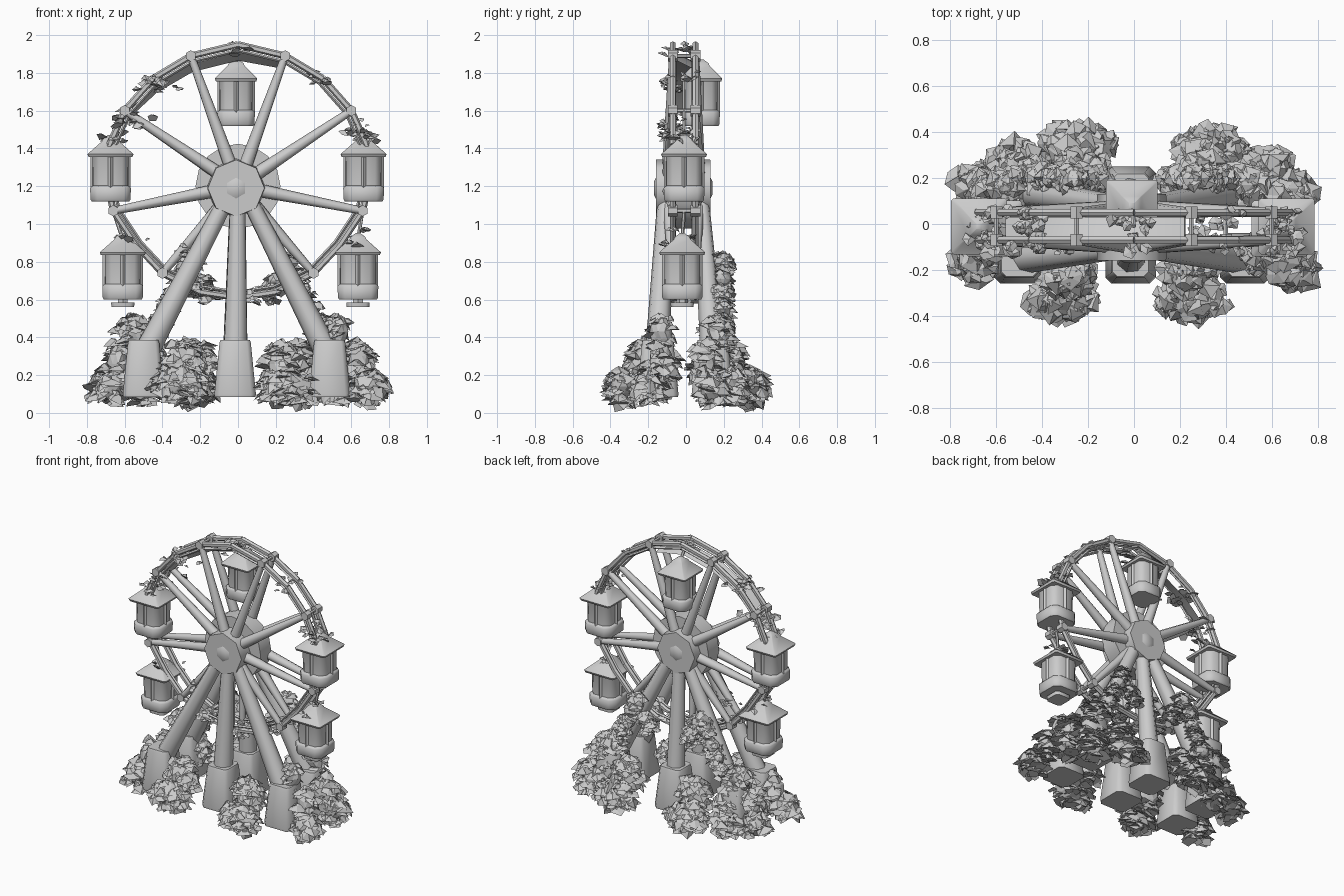
import bpy, bmesh, math, random
from mathutils import Vector, Matrix

if "Cube" in bpy.data.objects:
    bpy.data.objects.remove(bpy.data.objects["Cube"])
random.seed(4)


def finish(name, bm, smooth=True):
    bmesh.ops.recalc_face_normals(bm, faces=bm.faces)
    me = bpy.data.meshes.new(name)
    bm.to_mesh(me)
    bm.free()
    ob = bpy.data.objects.new(name, me)
    bpy.context.collection.objects.link(ob)
    if smooth:
        bpy.ops.object.select_all(action='DESELECT')
        ob.select_set(True)
        bpy.context.view_layer.objects.active = ob
        bpy.ops.object.shade_smooth_by_angle(angle=math.radians(50))
    return ob


def strut(bm, a, b, r1, r2, sides=6):
    """Tapered bar from a to b."""
    a, b = Vector(a), Vector(b)
    d = b - a
    m = Matrix.Translation((a + b) / 2) @ d.to_track_quat('Z', 'Y').to_matrix().to_4x4()
    bmesh.ops.create_cone(bm, cap_ends=True, segments=sides, radius1=r1, radius2=r2,
                          depth=d.length, matrix=m)


def loft(bm, loc, profile, chamfer=0.3):
    """Stack of chamfered square sections (z, half width)."""
    rings = []
    for z, h in profile:
        c = h * (1 - chamfer)
        pts = [(h, -c), (h, c), (c, h), (-c, h), (-h, c), (-h, -c), (-c, -h), (c, -h)]
        rings.append([bm.verts.new((loc[0] + x, loc[1] + y, loc[2] + z)) for x, y in pts])
    for lo, hi in zip(rings, rings[1:]):
        for i in range(8):
            j = (i + 1) % 8
            bm.faces.new((lo[i], lo[j], hi[j], hi[i]))
    bm.faces.new(rings[0])
    bm.faces.new(rings[-1])


def leaf(bm, p, out, r):
    """Shallow faceted leaf, drooping outwards."""
    n = (Vector((0, 0, 1)) + out * random.uniform(0.0, 0.7)
         + Vector([random.uniform(-.3, .3) for _ in range(3)])).normalized()
    m = Matrix.Translation(p) @ n.to_track_quat('Z', 'Y').to_matrix().to_4x4() \
        @ Matrix.Rotation(random.uniform(0, 6), 4, 'Z')
    new = bmesh.ops.create_cone(bm, cap_ends=True, segments=random.choice((4, 5, 6)), radius1=r,
                                radius2=r * 0.15, depth=r * 0.5, matrix=m)
    for v in new['verts']:
        v.co += Vector([random.uniform(-.25, .25) * r for _ in range(3)])


def bush(bm, c, rad, count, size):
    c = Vector(c)
    m = Matrix.Translation(c) @ Matrix.Diagonal((*[r * 0.82 for r in rad], 1))
    core = bmesh.ops.create_icosphere(bm, subdivisions=2, radius=1, matrix=m)
    for v in core['verts']:
        v.co = c + (v.co - c) * random.uniform(0.8, 1.1)
    for _ in range(count):
        d = Vector([random.gauss(0, 1) for _ in range(3)]).normalized()
        p = c + Vector([d[i] * rad[i] * random.uniform(.75, 1.0) for i in range(3)])
        p.z = max(p.z, 0.06)
        leaf(bm, p, d, size * random.uniform(0.6, 1.15))


# Wheel rims, spokes and cross bars
HUB = Vector((0, 0, 1.2))
arc = [(0.0, 1.95), (0.25, 1.89), (0.45, 1.77), (0.6, 1.6), (0.68, 1.42), (0.70, 1.25),
       (0.66, 1.07), (0.54, 0.89), (0.40, 0.74), (0.2, 0.64), (0.0, 0.61)]
path = arc + [(-x, z) for x, z in arc[-2:0:-1]]
nodes = [arc[10]] + [(s * arc[i][0], arc[i][1]) for i in (1, 3, 6, 8) for s in (-1, 1)]
rim, spokes, bars = bmesh.new(), bmesh.new(), bmesh.new()
for y in (-0.07, 0.05):
    for i, (x, z) in enumerate(path):
        x2, z2 = path[(i + 1) % len(path)]
        strut(rim, (x, y, z), (x2, y, z2), 0.018, 0.018)
        k = 0.955
        strut(rim, (x * k, y, 1.25 + (z - 1.25) * k), (x2 * k, y, 1.25 + (z2 - 1.25) * k), .009, .009, 4)
    for x, z in nodes:
        d = (Vector((x, 0, z)) - HUB).normalized()
        strut(spokes, HUB + d * 0.1 + Vector((0, y * 1.3, 0)), (x, y, z), 0.036, 0.02, 8)
        strut(spokes, (x, y - 0.026, z), (x, y + 0.026, z), 0.03, 0.03)
for x, z in nodes:
    strut(bars, (x, -0.07, z), (x, 0.05, z), 0.011, 0.011)
finish("wheel_rims", rim)
finish("wheel_spokes", spokes)
finish("rim_cross_bars", bars)

# Hub: wide drum inside, octagonal cap and axle end on both faces
hub = bmesh.new()
strut(hub, (0, -0.06, 1.2), (0, 0.06, 1.2), 0.225, 0.225, 16)
for s, y0, y1 in ((-1, -0.05, -0.16), (1, 0.04, 0.13)):
    strut(hub, (-0.01, y0, 1.19), (-0.01, y1, 1.19), 0.157, 0.15, 8)
    strut(hub, (-0.01, y1, 1.19), (-0.01, y1 + s * 0.01, 1.19), 0.055, 0.035, 6)
finish("hub", hub)

# Canopy ribbon between the upper rims
ribbon = bmesh.new()
line = [(-0.56, 1.62), (-0.43, 1.74), (-0.24, 1.85), (0.0, 1.91), (0.22, 1.87)]
rows = [[ribbon.verts.new((x, y, z - dz)) for y, dz in ((-0.06, 0), (0.03, 0.045))] for x, z in line]
for a, b in zip(rows, rows[1:]):
    ribbon.faces.new((a[0], b[0], b[1], a[1]))
finish("rim_ribbon", ribbon)

# Hanging cabins (x, y, floor z)
for i, (x, y, z) in enumerate([(-0.01, 0.08, 1.52), (-0.675, -0.01, 1.12), (0.665, -0.01, 1.12),
                               (-0.61, -0.02, 0.60), (0.635, -0.02, 0.60)]):
    body, roof = bmesh.new(), bmesh.new()
    k = 0.92 if i == 0 else 1
    loft(body, (x, y, z), [(0, .1 * k), (.01, .106 * k), (.07, .108 * k), (.08, .1 * k), (.083, .092 * k),
                           (.235, .095 * k), (.245, .098 * k)], 0.35)
    for dx, dy in ((0, -1), (0, 1), (1, 0), (-1, 0)):
        p = (x + dx * k * .095, y + dy * k * .095)
        strut(body, (*p, z + .07), (*p, z + .235), 0.012, 0.012, 4)
    loft(roof, (x, y, z), [(.235, .116 * k), (.25, .122 * k), (.318, .045), (.33, .04), (.352, .012)], 0.08)
    if i > 2:  # foot plate
        loft(body, (x, y, z - 0.04), [(0, .06), (.025, .062)])
        strut(body, (x, y, z - .02), (x, y, z + .01), .03, .03)
    finish("cabin_body", body)
    finish("cabin_roof", roof)
    # Hanger from the rim to the roof
    hanger = bmesh.new()
    top = min(path, key=lambda p: abs(p[0] - x) + abs(p[1] - z - 0.42))
    strut(hanger, (x, y, z + 0.32), (top[0], -0.01, top[1]), 0.01, 0.01)
    finish("cabin_hanger", hanger)

# Support legs and footings, front and back
for side, ytop, ybot in (("front", -0.11, -0.15), ("back", 0.08, 0.14)):
    legs, feet = bmesh.new(), bmesh.new()
    for x in (-0.5, -0.015, 0.485):
        strut(legs, (x * 0.12, ytop, 1.13), (x * 0.96, ybot, 0.33), 0.042, 0.066, 8)
        loft(feet, (x, ybot, 0), [(.085, .108), (.1, .11), (.37, .083), (.385, .078)], 0.25)
    finish(side + "_legs", legs)
    finish(side + "_footings", feet)

# Shrubs around the footings: low outer lobe plus a higher inner lobe (x, y, width)
bm = bmesh.new()
for x, y, w in [(-.31, -.33, .15), (.26, -.33, .16), (-.68, -.17, .1), (.69, -.2, .1),
                (-.25, .34, .16), (.34, .33, .17), (-.5, .26, .13), (.56, .24, .13),
                (-.68, .17, .1), (.68, .14, .1)]:
    bush(bm, (x, y, .14), (w, .085, .1), int(w * 400), .052)
    bush(bm, (x * .93, y * .68, .26), (w * .75, .085, .13), int(w * 370), .052)
# Crowns around the outer leg bases
for x, y, r in [(-.55, .16, .1), (.47, .17, .11), (.53, -.13, .07)]:
    bush(bm, (x, y, .43), (r, .075, .1), int(r * 450), .045)
finish("shrubs", bm, False)

# Vines climbing the back legs and drooping inwards
bm = bmesh.new()
for s in (-1, 1):
    for t in range(5):
        bush(bm, (s * (.42 - t * .04), .195, .47 + t * .08), (.07, .055, .06), 22, .036)
    for t in range(2):
        bush(bm, (s * (.2 - t * .04), .19, .7 - t * .07), (.055, .05, .05), 20, .036)
finish("leg_vines", bm, False)

# Garland leaves on the rim and cabin roofs (x, z, count)
bm = bmesh.new()
for x, z, n in [(-.45, 1.75, 40), (-.6, 1.55, 24), (.45, 1.77, 10), (.64, 1.5, 22), (-.2, .66, 34),
                (.1, .63, 22), (.3, .7, 20), (-.28, .86, 14), (-.66, 1.45, 10), (.67, 1.45, 14),
                (-.6, .92, 10), (.62, .92, 12), (0, 1.93, 14)]:
    for _ in range(n):
        p = Vector((x + random.gauss(0, .04), random.uniform(-.13, .06), z + random.gauss(0, .022)))
        leaf(bm, p, Vector((0, random.choice((-1, 1)), 0)), random.uniform(.016, .034))
finish("rim_garland", bm, False)
